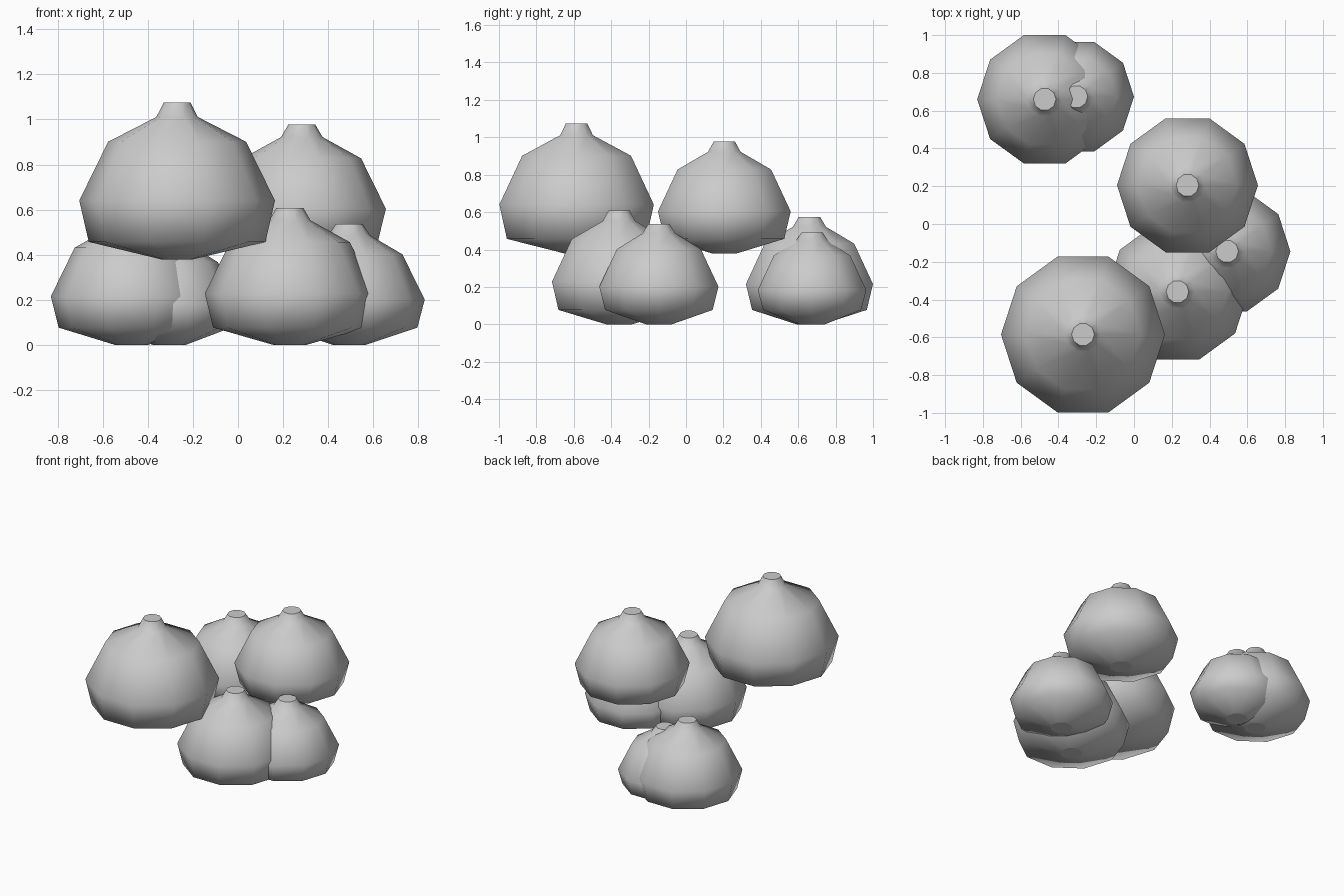
import bpy
import math

if "Cube" in bpy.data.objects:
    bpy.data.objects.remove(bpy.data.objects["Cube"])

SIDES = 10


def lathe(name, x, y, z, radius, height):
    """Ten-sided bulb with a shallow underside and a short neck."""
    profile = [
        (0.072, 0.0),                        # small flat foot
        (0.903 * radius, 0.077),             # lower rim
        (radius, 0.375 * height),            # widest ring
        (0.705 * radius, 0.75 * height),     # shoulder
        (0.092, 0.908 * height),             # neck base
        (0.06, height),                      # neck top
    ]
    verts, faces = [], []
    for r, h in profile:
        for i in range(SIDES):
            a = 2 * math.pi * i / SIDES
            verts.append((r * math.cos(a), r * math.sin(a), h))
    for k in range(len(profile) - 1):
        for i in range(SIDES):
            j = (i + 1) % SIDES
            lo, hi = k * SIDES, (k + 1) * SIDES
            faces.append((lo + i, lo + j, hi + j, hi + i))
    # end caps
    faces.append(tuple(reversed(range(SIDES))))
    last = (len(profile) - 1) * SIDES
    faces.append(tuple(range(last, last + SIDES)))

    mesh = bpy.data.meshes.new(name)
    mesh.from_pydata(verts, [], faces)
    # smooth sides, flat caps
    for p in mesh.polygons:
        p.use_smooth = len(p.vertices) == 4
    mesh.update()
    obj = bpy.data.objects.new(name, mesh)
    obj.location = (x, y, z)
    bpy.context.collection.objects.link(obj)
    return obj


# raised bulbs
lathe("large_raised_bulb", -0.27, -0.585, 0.38, 0.434, 0.695)
lathe("small_raised_bulb", 0.283, 0.205, 0.38, 0.373, 0.597)

# ground bulbs, front right pair
lathe("front_ground_bulb", 0.23, -0.358, 0, 0.377, 0.608)
lathe("right_ground_bulb", 0.493, -0.145, 0, 0.335, 0.536)

# ground bulbs, back left pair
lathe("back_left_ground_bulb", -0.473, 0.66, 0, 0.357, 0.575)
lathe("back_small_ground_bulb", -0.305, 0.674, 0, 0.305, 0.49)
